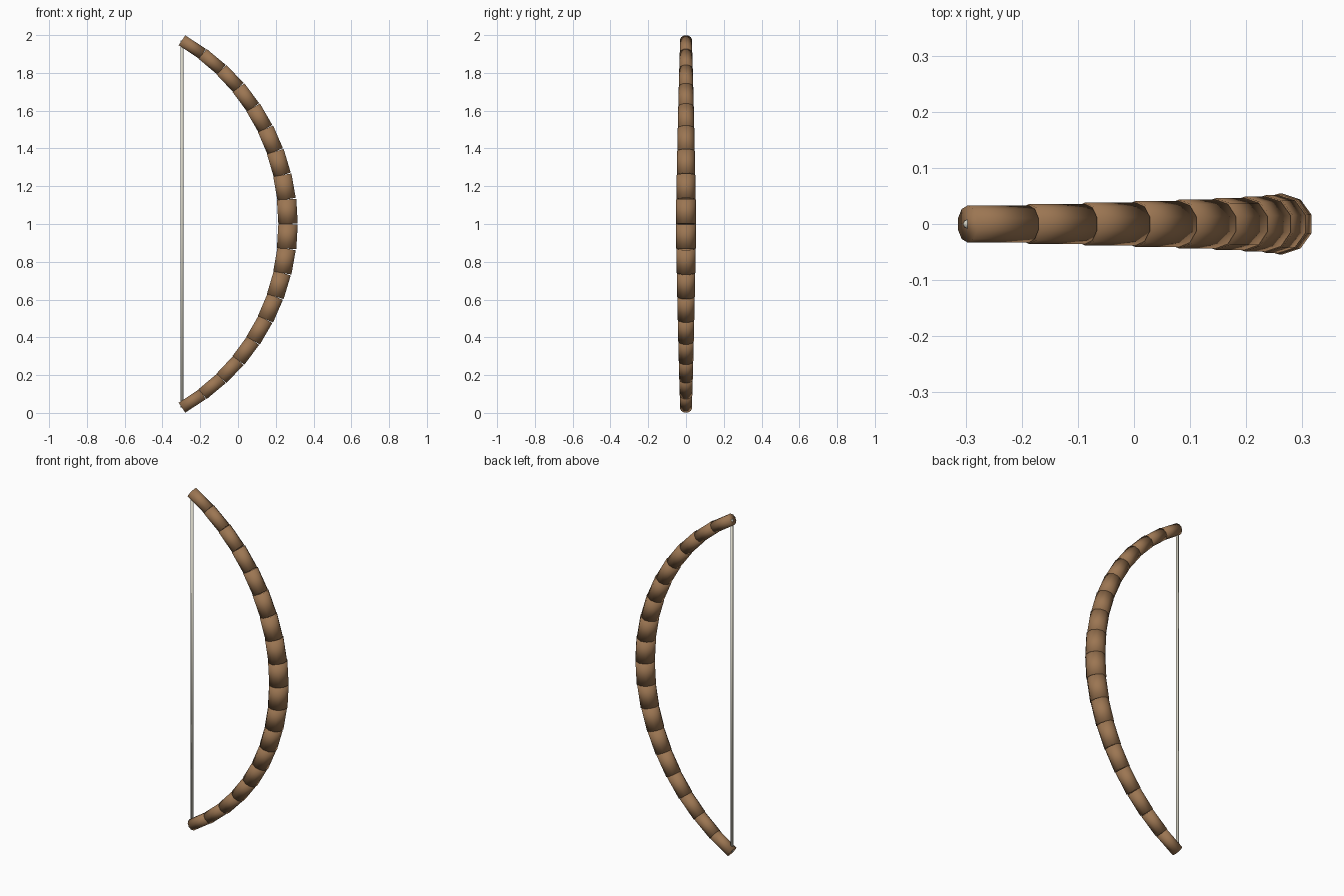
import bpy
import bmesh
import math
from mathutils import Matrix, Vector

if "Cube" in bpy.data.objects:
    bpy.data.objects.remove(bpy.data.objects["Cube"], do_unlink=True)


def make_material(name, colour):
    mat = bpy.data.materials.new(name)
    mat.use_nodes = True
    mat.diffuse_color = (*colour, 1)
    mat.node_tree.nodes["Principled BSDF"].inputs["Base Color"].default_value = (*colour, 1)
    return mat


def add_rod(name, start, end, radius, sides, mat):
    """Capped, softly shaded cylinder between two points in the xz plane."""
    start, end = Vector(start), Vector(end)
    axis = end - start
    tilt = Matrix.Rotation(math.atan2(axis.x, axis.z), 4, 'Y')
    bm = bmesh.new()
    bmesh.ops.create_cone(bm, cap_ends=True, segments=sides, radius1=radius,
                          radius2=radius, depth=axis.length,
                          matrix=Matrix.Translation((start + end) / 2) @ tilt)
    for face in bm.faces:
        face.smooth = True
    mesh = bpy.data.meshes.new(name)
    bm.to_mesh(mesh)
    bm.free()
    mesh.materials.append(mat)
    obj = bpy.data.objects.new(name, mesh)
    bpy.context.collection.objects.link(obj)
    return obj


wood = make_material("brown wood", (0.33, 0.18, 0.085))
cord = make_material("pale cord", (0.70, 0.68, 0.58))

# Bow limbs: straight sections along an arc, thinner towards the tips
ARC_RADIUS = 1.123
GRIP_X = 0.265
HALF_ANGLE = math.radians(60)
COUNT = 9
GRIP_R, TIP_R = 0.054, 0.033


def arc_point(angle):
    return Vector((GRIP_X - ARC_RADIUS * (1 - math.cos(angle)), 0,
                   1 + ARC_RADIUS * math.sin(angle)))


for side, label in ((1, "upper"), (-1, "lower")):
    for i in range(COUNT):
        a = arc_point(side * HALF_ANGLE * i / COUNT)
        b = arc_point(side * HALF_ANGLE * (i + 1) / COUNT)
        radius = GRIP_R + (TIP_R - GRIP_R) * i / (COUNT - 1)
        low, high = (a, b) if side > 0 else (b, a)
        add_rod(f"{label}_limb_section_{i + 1}", low, high, radius, 10, wood)

# Bowstring between the two tips
add_rod("bowstring", arc_point(-HALF_ANGLE), arc_point(HALF_ANGLE), 0.008, 8, cord)
